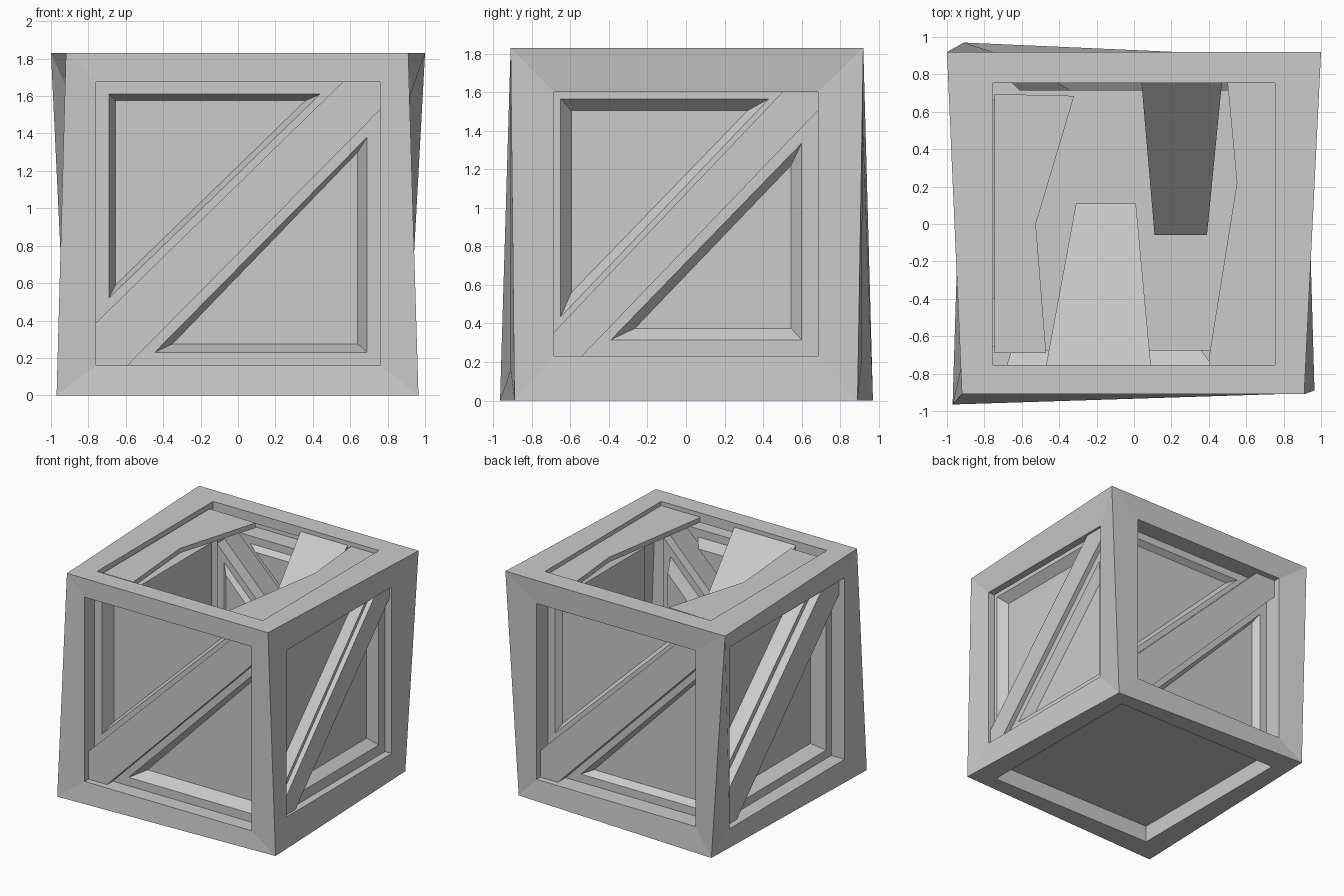
import bpy, math
from mathutils import Matrix, Vector

if "Cube" in bpy.data.objects:
    bpy.data.objects.remove(bpy.data.objects["Cube"])

H = 1.83
# Slightly crooked crate corners: front left, front right, back right, back left
BOTTOM = [Vector(p) for p in ((-.97, -.965, 0), (.965, -.89, 0), (.90, .89, 0), (-.91, .97, 0))]
TOP = [Vector(p) for p in ((-.92, -.91, H), (.91, -.91, H), (1, .92, H), (-1, .92, H))]


def make(name, faces):
    """Object from a list of polygons, shared points welded."""
    verts, index, polys = [], {}, []
    for face in faces:
        poly = []
        for p in face:
            key = tuple(round(c, 5) for c in p)
            if key not in index:
                index[key] = len(verts)
                verts.append(key)
            poly.append(index[key])
        polys.append(poly)
    mesh = bpy.data.meshes.new(name)
    mesh.from_pydata(verts, [], polys)
    mesh.update()
    ob = bpy.data.objects.new(name, mesh)
    bpy.context.collection.objects.link(ob)
    return ob


def ring(outer, inner):
    n = len(outer)
    return [[outer[i], outer[(i + 1) % n], inner[(i + 1) % n], inner[i]] for i in range(n)]


def triangle(corner_u, corner_z, end_z, end_u, upper):
    """Right triangle, counter-clockwise, corner at upper left or lower right."""
    return [(corner_u, corner_z), (corner_u, end_z), (end_u, corner_z)]


# Pattern in side coordinates (u right, z relative to the hole centre):
# half size of hole, upper and lower triangles as (corner u, corner z, end z, end u)
# for brace edge, bevel outside, bevel inside
WIDE = (.758,
        [(-.758, .758, -.528, .56), (-.69, .692, -.398, .44), (-.655, .657, -.328, .36)],
        [(.758, -.758, .607, -.59), (.69, -.688, .462, -.445), (.64, -.643, .382, -.35)])
TIGHT = (.685,
         [(-.685, .685, -.56, .50), (-.65, .65, -.48, .43), (-.595, .59, -.355, .32)],
         [(.685, -.685, .59, -.54), (.60, -.60, .42, -.39), (.545, -.54, .305, -.265)])


def side(label, k, pattern, scale, cz, depths):
    """One crate side: frame, recessed shelf, two bevelled panels and a brace."""
    d_frame, d_brace, d_shelf, d_panel = depths
    rot = Matrix.Rotation(k * math.pi / 2, 3, 'Z')
    half, upper, lower = pattern

    def at(points, d):
        return [rot @ Vector((u * scale, -d, z * scale + cz)) for u, z in points]

    square = [(-half, -half), (half, -half), (half, half), (-half, half)]
    j = (k + 1) % 4
    outer = [BOTTOM[k], BOTTOM[j], TOP[j], TOP[k]]
    hole = at(square, d_frame)
    make(label + "_frame", ring(outer, hole) + ring(hole, at(square, d_shelf)))

    faces = []
    for group in (upper, lower):
        edge, bev_out, bev_in = [[(a, b), (a, c), (e, b)] for a, b, c, e in group]
        rim, floor = at(bev_out, d_shelf), at(bev_in, d_panel)
        faces += ring(at(edge, d_shelf), rim) + ring(rim, floor) + [floor]
    make(label + "_panels", faces)

    # Diagonal brace filling the strip between the two triangles
    brace = [(-half, upper[0][2]), (-half, -half), (lower[0][3], -half),
             (half, lower[0][2]), (half, half), (upper[0][3], half)]
    face = at(brace, d_brace)
    make(label + "_brace", ring(at(brace, d_shelf), face) + [face])


side("front", 0, WIDE, 1.0, .918, (.91, .86, .785, .675))
side("right", 1, TIGHT, 1.0, .915, (.92, .90, .86, .79))
side("back", 2, WIDE, .955, .91, (.91, .86, .76, .715))
side("left", 3, WIDE, .985, .905, (.92, .87, .80, .69))


def square_at(h, z):
    return [Vector((x * h, y * h, z)) for x, y in ((-1, -1), (1, -1), (1, 1), (-1, 1))]


# Open top frame
make("top_frame", ring(TOP, square_at(.755, H)) + ring(square_at(.755, H), square_at(.755, H - .08)))

# Recessed bottom
rim, floor = square_at(.77, 0), square_at(.77, .14)
base = ring(BOTTOM, rim) + ring(rim, floor) + [floor]
make("bottom", [f[::-1] for f in base])


# Broken lid boards
def board(name, points, thickness):
    top = [Vector(p) for p in points]
    low = [p - Vector((0, 0, thickness)) for p in top]
    make(name, [top, low[::-1]] + ring(low, top))


Z = 1.795
board("lid_board_left", [(-.745, -.69, Z), (-.47, -.69, Z), (-.525, 0, Z), (-.32, .685, Z), (-.745, .695, Z)], .04)
board("lid_board_right", [(.40, -.755, Z), (.755, -.755, Z), (.755, .755, Z), (.50, .755, Z), (.55, .22, Z), (.40, -.72, Z)], .04)
# Two snapped boards hanging down into the crate
board("hanging_board_front", [(-.47, -.755, Z), (.09, -.755, Z), (.01, .11, .92), (-.31, .11, .92)], .05)
board("hanging_board_back", [(.11, -.06, .95), (.39, -.06, .95), (.47, .755, Z), (.04, .755, Z)], .05)
